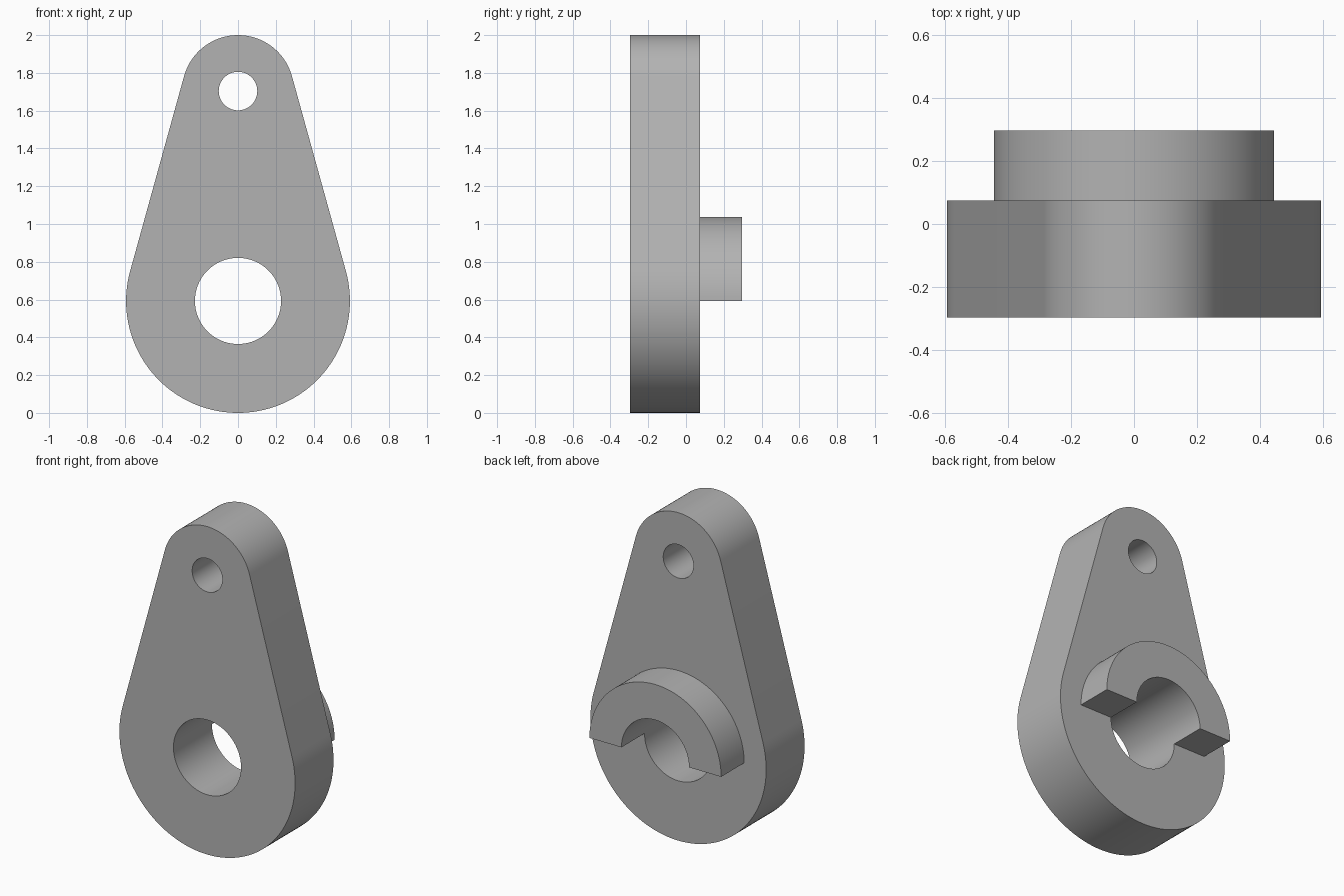
import bpy
import bmesh
from math import asin, cos, sin, pi

cube = bpy.data.objects.get("Cube")
if cube:
    bpy.data.objects.remove(cube, do_unlink=True)

U = 2 / 54                      # design unit
BIG_R, SMALL_R, SPACING = 16 * U, 8 * U, 30 * U
BORE_R, PIN_R, COLLAR_R = 0.228, 0.102, 12 * U
LOW_Z, HIGH_Z = BIG_R, BIG_R + SPACING
FRONT, MIDDLE, BACK = -8 * U, 2 * U, 8 * U

grey = bpy.data.materials.new("plain grey")
grey.use_nodes = True
colour = (0.45, 0.45, 0.45, 1)
grey.diffuse_color = colour
grey.node_tree.nodes["Principled BSDF"].inputs["Base Color"].default_value = colour


def arc(z, r, start, end, n):
    """Points along an arc in the xz plane, both ends included."""
    steps = [start + (end - start) * i / n for i in range(n + 1)]
    return [(r * cos(a), z + r * sin(a)) for a in steps]


def circle(z, r, n=96):
    return arc(z, r, 0, 2 * pi, n)[:-1]


def prism(name, loops, y0, y1):
    """Fill an outline with optional holes and extrude it along y."""
    bm = bmesh.new()
    edges = []
    for loop in loops:
        vs = [bm.verts.new((x, y0, z)) for x, z in loop]
        edges += [bm.edges.new((v, vs[i - 1])) for i, v in enumerate(vs)]
    bmesh.ops.triangle_fill(bm, edges=edges, use_beauty=True)
    ext = bmesh.ops.extrude_face_region(bm, geom=bm.faces[:])
    moved = [g for g in ext["geom"] if isinstance(g, bmesh.types.BMVert)]
    bmesh.ops.translate(bm, verts=moved, vec=(0, y1 - y0, 0))
    bmesh.ops.recalc_face_normals(bm, faces=bm.faces[:])
    mesh = bpy.data.meshes.new(name)
    bm.to_mesh(mesh)
    bm.free()
    mesh.materials.append(grey)
    obj = bpy.data.objects.new(name, mesh)
    bpy.context.collection.objects.link(obj)
    bpy.ops.object.select_all(action="DESELECT")
    obj.select_set(True)
    bpy.context.view_layer.objects.active = obj
    bpy.ops.object.shade_smooth_by_angle(angle=pi / 6)
    return obj


# Tapered lever plate: two arcs joined by tangent sides, with two holes
tilt = asin((BIG_R - SMALL_R) / SPACING)
outline = (arc(HIGH_Z, SMALL_R, tilt, pi - tilt, 48)
           + arc(LOW_Z, BIG_R, pi - tilt, 2 * pi + tilt, 80))
prism("lever_plate",
      [outline, circle(LOW_Z, BORE_R), circle(HIGH_Z, PIN_R, 64)], FRONT, MIDDLE)

# Half-ring collar on the back, around the upper half of the bore
half_ring = arc(LOW_Z, COLLAR_R, 0, pi, 64) + arc(LOW_Z, BORE_R, pi, 0, 48)
prism("half_collar", [half_ring], MIDDLE, BACK)
